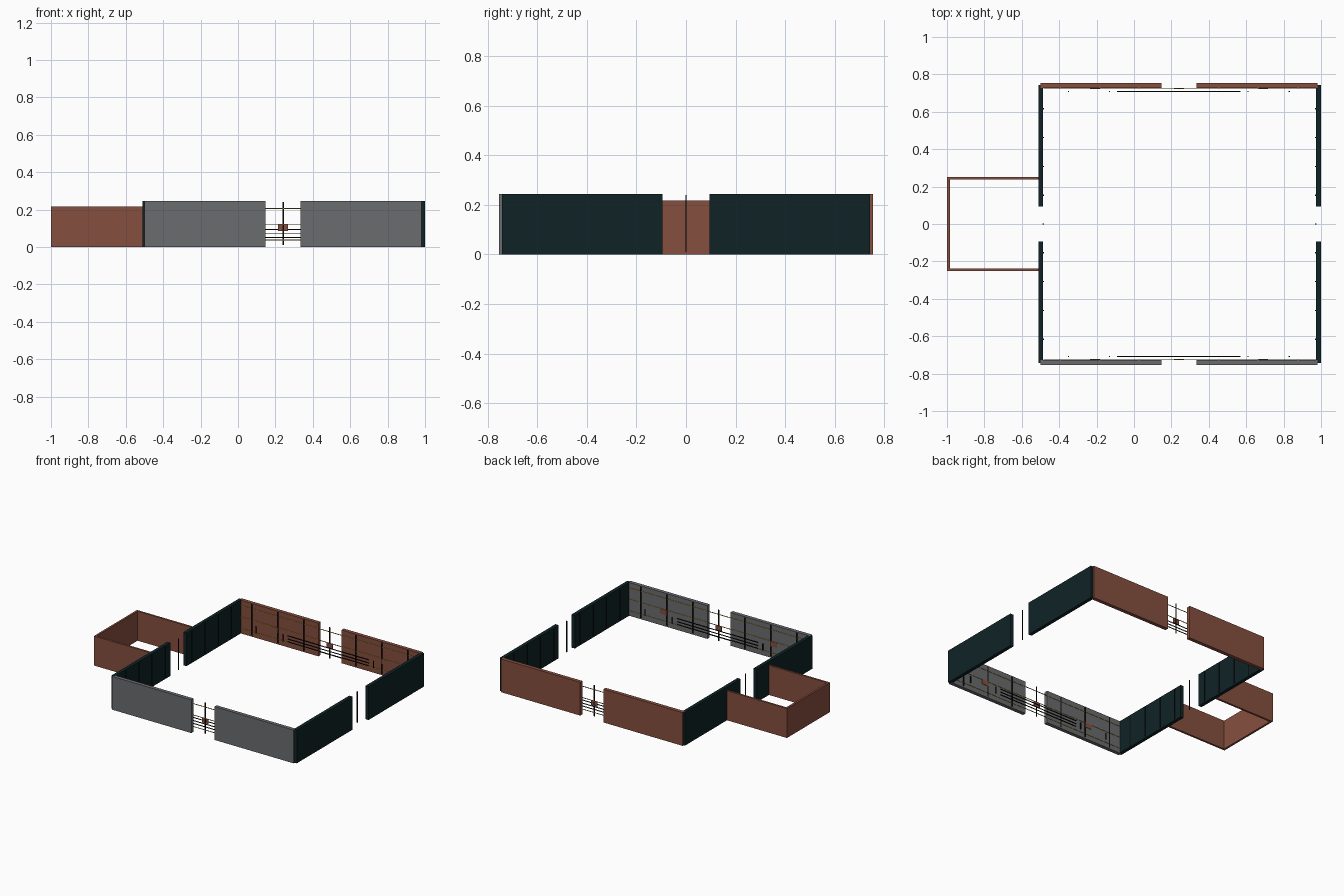
import bpy

if "Cube" in bpy.data.objects:
    bpy.data.objects.remove(bpy.data.objects["Cube"])


def material(name, rgb):
    m = bpy.data.materials.new(name)
    m.diffuse_color = (*rgb, 1)
    m.use_nodes = True
    m.node_tree.nodes["Principled BSDF"].inputs["Base Color"].default_value = m.diffuse_color
    return m


BRICK = material("brick red", (0.24, 0.078, 0.05))
GREY = material("concrete grey", (0.145, 0.15, 0.155))
TEAL = material("dark teal", (0.005, 0.017, 0.019))
BLACK = material("black", (0.004, 0.004, 0.005))
OCHRE = material("ochre", (0.32, 0.19, 0.02))


def box(name, x, y, z, mat):
    """Box from (min, max) ranges along each axis."""
    (x0, x1), (y0, y1), (z0, z1) = sorted(x), sorted(y), sorted(z)
    v = [(a, b, c) for a in (x0, x1) for b in (y0, y1) for c in (z0, z1)]
    f = [(0, 1, 3, 2), (4, 6, 7, 5), (0, 4, 5, 1),
         (2, 3, 7, 6), (0, 2, 6, 4), (1, 5, 7, 3)]
    me = bpy.data.meshes.new(name)
    me.from_pydata(v, [], f)
    me.materials.append(mat)
    ob = bpy.data.objects.new(name, me)
    bpy.context.collection.objects.link(ob)
    return ob


H = 0.245
MID = 0.241  # centre of the main hall along x

# Long walls, each with a central gap and trim on the inner face
for s, side, wall in ((-1, "front", GREY), (1, "back", BRICK)):
    for part, x in (("left", (-0.5, 0.147)), ("right", (0.335, 0.982))):
        box(f"{side}_wall_{part}", x, (s * 0.727, s * 0.754), (0, H), wall)
    for z in (0.037, 0.122, 0.206):
        box(f"{side}_trim_strip", (-0.485, 0.972), (s * 0.7245, s * 0.7275),
            (z - 0.002, z + 0.002), OCHRE)
    for k in range(-3, 4):
        x = MID + k * 0.212
        box(f"{side}_upright_strip", (x - 0.004, x + 0.004),
            (s * 0.7235, s * 0.7265), (0.01, 0.24), BLACK)
    for k in (-1, 0, 1):
        x = MID + k * 0.45
        box(f"{side}_plaque", (x - 0.026, x + 0.026),
            (s * 0.7225, s * 0.7255), (0.086, 0.121), BRICK)
    # Rails and short posts standing just inside
    for z in (0.05, 0.071, 0.094):
        box(f"{side}_rail", (-0.09, 0.57), (s * 0.7065, s * 0.7105),
            (z - 0.0025, z + 0.0025), BLACK)
    for x in (-0.35, -0.13, 0.61, 0.83):
        box(f"{side}_short_post", (x - 0.003, x + 0.003),
            (s * 0.7065, s * 0.7115), (0.045, 0.095), BLACK)

# End walls with a central gap and thin upright seams inside
for side, x, xi in (("left", (-0.511, -0.486), -0.485),
                    ("right", (0.973, 0.999), 0.972)):
    for s in (-1, 1):
        box(f"{side}_end_wall", x, (s * 0.094, s * 0.742), (0, H), TEAL)
    for k in range(-4, 5):
        y = k * 0.154
        box(f"{side}_seam", (xi - 0.003, xi + 0.003),
            (y - 0.003, y + 0.003), (0.01, 0.24), BLACK)

# Small annex of three walls
box("annex_end_wall", (-1.0, -0.985), (-0.252, 0.252), (0, 0.217), BRICK)
for s in (-1, 1):
    box("annex_side_wall", (-0.985, -0.505), (s * 0.237, s * 0.252),
        (0, 0.217), BRICK)
